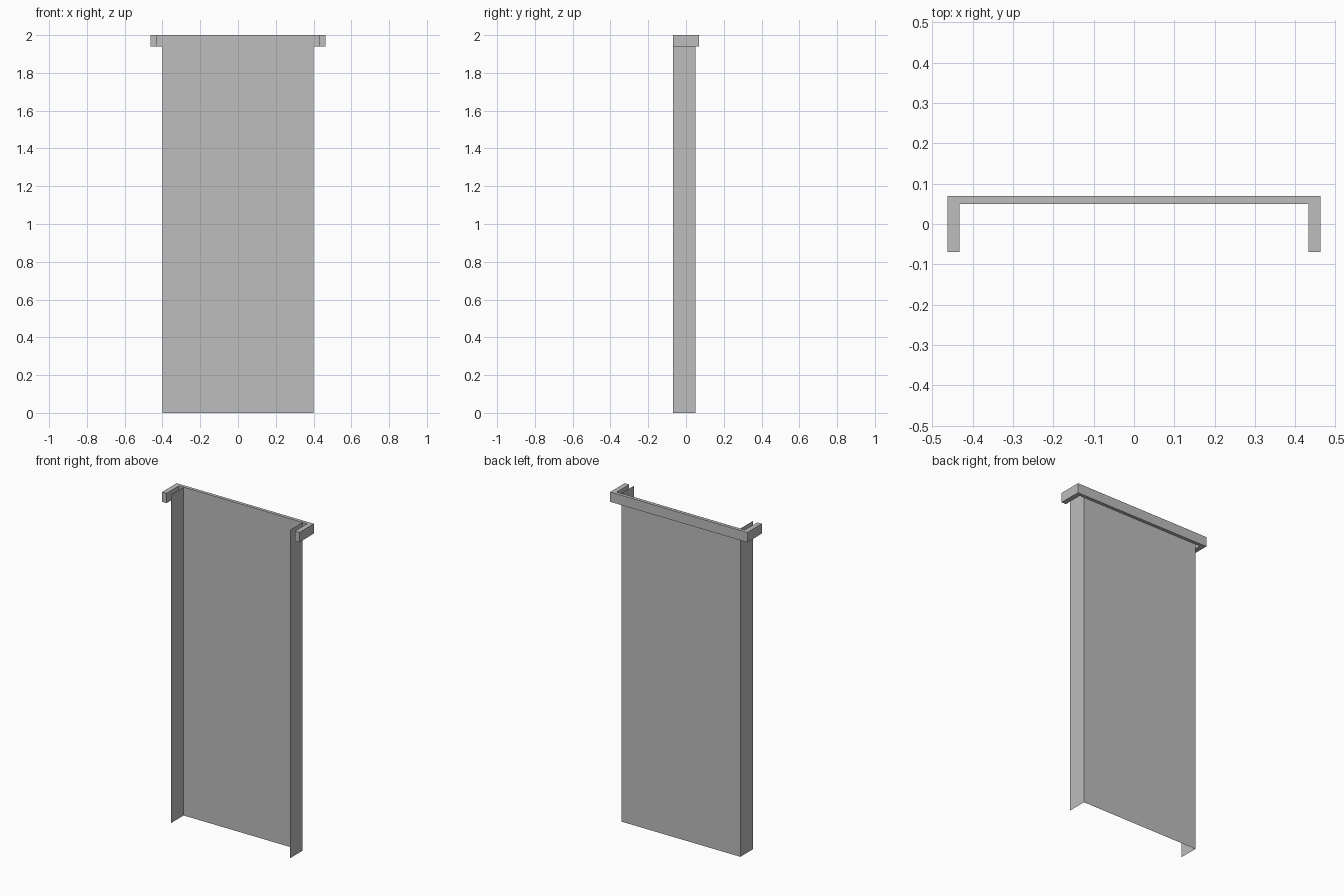
import bpy
import bmesh

cube = bpy.data.objects.get("Cube")
if cube:
    bpy.data.objects.remove(cube, do_unlink=True)

HEIGHT = 2.0
RIM_HEIGHT = 0.06

grey = bpy.data.materials.new("plain grey")
grey.use_nodes = True
colour = (0.51, 0.51, 0.51, 1)
grey.diffuse_color = colour
grey.node_tree.nodes["Principled BSDF"].inputs["Base Color"].default_value = colour


def extrude_outline(name, points, bottom, top, solid):
    """Raise a plan outline into an open sheet or a closed solid."""
    bm = bmesh.new()
    verts = [bm.verts.new((x, y, bottom)) for x, y in points]
    if solid:
        geom = [bm.faces.new(verts)]
    else:
        geom = [bm.edges.new(pair) for pair in zip(verts, verts[1:])]
    if solid:
        result = bmesh.ops.extrude_face_region(bm, geom=geom, use_keep_orig=True)
    else:
        result = bmesh.ops.extrude_edge_only(bm, edges=geom)
    raised = [v for v in result["geom"] if isinstance(v, bmesh.types.BMVert)]
    bmesh.ops.translate(bm, verts=raised, vec=(0, 0, top - bottom))
    bmesh.ops.recalc_face_normals(bm, faces=bm.faces)
    mesh = bpy.data.meshes.new(name)
    bm.to_mesh(mesh)
    bm.free()
    mesh.materials.append(grey)
    obj = bpy.data.objects.new(name, mesh)
    bpy.context.collection.objects.link(obj)
    return obj


def mirrored(half):
    """Complete a left-hand outline with its right-hand mirror."""
    return half + [(-x, y) for x, y in reversed(half)]


# Thin folded sheet: back panel with two side returns
extrude_outline("folded_panel", mirrored([(0.401, -0.07), (0.401, 0.049)]),
                0, HEIGHT, solid=False)

# Three-sided solid rim around the top, standing clear of the side returns
rim = mirrored([(0.432, 0.05), (0.432, -0.07), (0.462, -0.07), (0.462, 0.07)])
extrude_outline("top_rim", rim, HEIGHT - RIM_HEIGHT, HEIGHT, solid=True)
